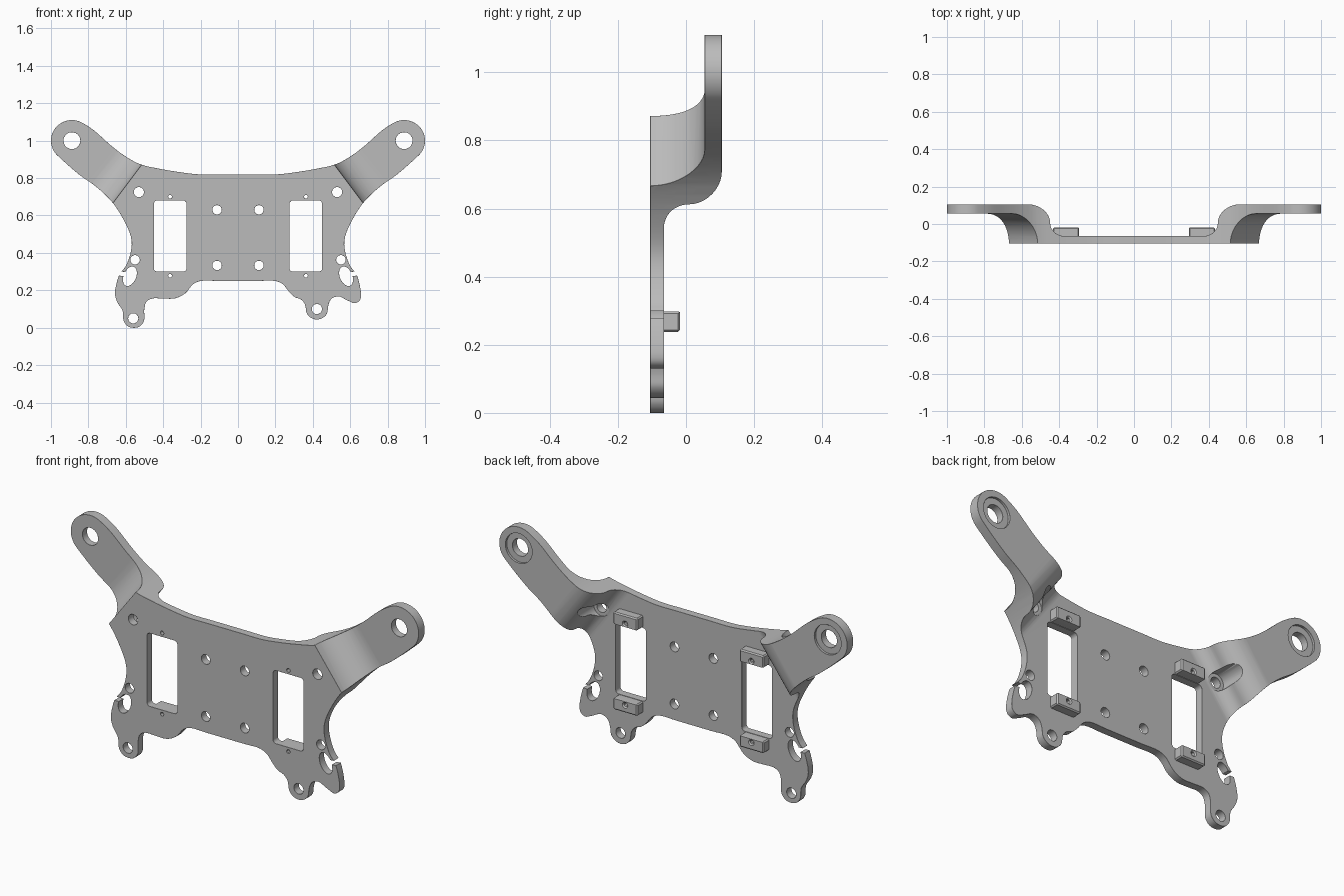
import bpy, bmesh, math
from mathutils import Vector

cube = bpy.data.objects.get("Cube")
if cube:
    bpy.data.objects.remove(cube, do_unlink=True)

FRONT, BACK, ARM_FRONT, ARM_BACK = -0.105, -0.065, 0.055, 0.105

grey = bpy.data.materials.new("plain grey")
grey.use_nodes = True
colour = (0.5, 0.5, 0.5, 1)
grey.diffuse_color = colour
for node in grey.node_tree.nodes:
    if node.type == 'BSDF_PRINCIPLED':
        node.inputs["Base Color"].default_value = colour


def arc(cx, cy, rx, ry, start, end, n):
    angles = [math.radians(start + (end - start) * i / n) for i in range(n + 1)]
    return [(cx + rx * math.cos(a), cy + ry * math.sin(a)) for a in angles]


def circle(x, z, r, n=32):
    return arc(x, z, r, r, 0, 360, n)[:-1]


def rounded_box(x0, x1, z0, z1, r):
    corners = [(x1 - r, z1 - r), (x0 + r, z1 - r), (x0 + r, z0 + r), (x1 - r, z0 + r)]
    return [p for i, (x, z) in enumerate(corners)
            for p in arc(x, z, r, r, 90 * i, 90 * i + 90, 4)]


def flip(loop):
    return [(-x, z) for x, z in reversed(loop)]


def smooth_loop(points, steps=4):
    """Closed centripetal spline through the points."""
    pts = [Vector(p) for p in points]
    out = []
    for i in range(len(pts)):
        p0, p1, p2, p3 = (pts[(i + k) % len(pts)] for k in (-1, 0, 1, 2))
        a, b, c = (math.sqrt((q - p).length) for p, q in ((p0, p1), (p1, p2), (p2, p3)))
        m1 = (p2 - p1) + ((p1 - p0) / a - (p2 - p0) / (a + b)) * b
        m2 = (p2 - p1) + ((p3 - p2) / c - (p3 - p1) / (b + c)) * b
        for k in range(steps):
            t = k / steps
            h = t * t * (3 - 2 * t)
            out.append(p1 * (1 - h) + p2 * h + m1 * (t * (1 - t) ** 2) - m2 * (t * t * (1 - t)))
    return [(p.x, p.y) for p in out]


def solid(name, loop_pairs):
    """Closed bodies, each joining two matching 3D loops."""
    bm = bmesh.new()
    for first, second in loop_pairs:
        a = [bm.verts.new(p) for p in first]
        b = [bm.verts.new(p) for p in second]
        bm.faces.new(a)
        bm.faces.new(b[::-1])
        for i in range(len(a)):
            j = (i + 1) % len(a)
            bm.faces.new((a[j], a[i], b[i], b[j]))
    bmesh.ops.recalc_face_normals(bm, faces=bm.faces)
    mesh = bpy.data.meshes.new(name)
    bm.to_mesh(mesh)
    bm.free()
    mesh.materials.append(grey)
    ob = bpy.data.objects.new(name, mesh)
    bpy.context.collection.objects.link(ob)
    return ob


def through(loop, y0=-0.3, y1=0.3):
    return [(x, y0, z) for x, z in loop], [(x, y1, z) for x, z in loop]


def apply_modifier(ob, kind, **settings):
    mod = ob.modifiers.new(kind.lower(), kind)
    for key, value in settings.items():
        setattr(mod, key, value)
    bpy.ops.object.select_all(action='DESELECT')
    bpy.context.view_layer.objects.active = ob
    ob.select_set(True)
    bpy.ops.object.modifier_apply(modifier=mod.name)


def boolean(ob, other, operation):
    apply_modifier(ob, 'BOOLEAN', object=other, operation=operation, solver='EXACT')


def finish(ob, width):
    apply_modifier(ob, 'WELD', merge_threshold=0.001)
    apply_modifier(ob, 'BEVEL', width=width, segments=1, limit_method='ANGLE',
                   angle_limit=math.radians(50), use_clamp_overlap=True)
    bpy.ops.object.shade_smooth_by_angle(angle=math.radians(30))
    mod = ob.modifiers.new("weighted normals", 'WEIGHTED_NORMAL')
    mod.keep_sharp = True


# Front silhouette: matching arms and flanks, two different feet
upper = [(0.1, 0.82), (0.21, 0.82), (0.3, 0.83), (0.42, 0.85), (0.52, 0.873), (0.6, 0.915),
         (0.68, 0.975), (0.77, 1.055)]
upper += arc(0.888, 1.0, 0.112, 0.11, 122, -50, 12)
upper += [(0.845, 0.815), (0.76, 0.755), (0.67, 0.668), (0.6, 0.555), (0.57, 0.475),
          (0.572, 0.41), (0.6, 0.33), (0.626, 0.297)]
left_foot = [(0.638, 0.275), (0.658, 0.18), (0.652, 0.147), (0.626, 0.131), (0.583, 0.147),
             (0.535, 0.168), (0.497, 0.152), (0.482, 0.115)]
left_foot += arc(0.422, 0.1, 0.059, 0.056, -20, -160, 6)
left_foot += [(0.358, 0.125), (0.335, 0.152), (0.305, 0.163), (0.275, 0.19),
              (0.24, 0.232), (0.2, 0.25), (0.1, 0.25)]
right_foot = [(0.638, 0.275), (0.658, 0.185), (0.647, 0.14), (0.617, 0.09), (0.611, 0.035),
              (0.583, 0.004), (0.53, 0.004), (0.503, 0.035), (0.501, 0.1), (0.49, 0.138),
              (0.46, 0.156), (0.4, 0.156), (0.337, 0.157), (0.283, 0.183), (0.24, 0.232),
              (0.2, 0.25), (0.1, 0.25)]
outline = smooth_loop(upper + left_foot + flip(upper + right_foot))
bracket = solid("bracket_plate_with_arms", [through(outline)])

# Stepped cross-section that carries the arms behind the plate
step = arc(0.8, 0.007, 0.072, 0.072, -90, 0, 8)
step += arc(0.987, 0.007, 0.115, 0.098, 180, 90, 10)[1:]
step += [(1.9, ARM_BACK), (1.9, ARM_FRONT)]
step += arc(1.09, FRONT, 0.155, 0.16, 90, 180, 12)


def section(z):
    half = [((s - 0.6 * z) / 0.8, y) for s, y in step]
    return [(x, y, z) for x, y in half + flip(half)]


form = solid("step_form", [(section(-0.1), section(1.2))])
boolean(bracket, form, 'INTERSECT')

# Holes, windows and the open hooks at the sides
hook = [(x - 0.25 * (z - 0.275), z) for x, z in arc(0.578, 0.275, 0.035, 0.052, 0, 360, 32)[:-1]]
paired = [circle(x, z, r) for x, z, r in (
    (0.888, 1.0, 0.045), (0.53, 0.725, 0.027), (0.112, 0.63, 0.025),
    (0.112, 0.333, 0.025), (0.55, 0.363, 0.025))]
paired += [circle(0.363, z, 0.01, 12) for z in (0.7, 0.278)]
paired += [rounded_box(0.275, 0.45, 0.3, 0.68, 0.018), hook]
holes = paired + [flip(p) for p in paired]
holes += [circle(0.422, 0.1, 0.027), circle(-0.56, 0.05, 0.027)]
hole_cutter = solid("hole_cutter", [through(h) for h in holes])
boolean(bracket, hole_cutter, 'DIFFERENCE')

# Hook gaps, screw access bores and the recesses behind the arm ends
gap = [(0.59, 0.276), (0.72, 0.282), (0.72, 0.304), (0.59, 0.298)]
recesses = []
for shape, y0 in ((gap, -0.3), (circle(0.53, 0.725, 0.045), BACK + 0.001),
                  (circle(0.888, 1.0, 0.077), ARM_BACK - 0.012)):
    recesses += [through(shape, y0), through(flip(shape), y0)]
recess_cutter = solid("recess_cutter", recesses)
boolean(bracket, recess_cutter, 'DIFFERENCE')
finish(bracket, 0.007)

# Mounting blocks above and below each window
for side, sign in (("left", 1), ("right", -1)):
    for level, z0, z1 in (("upper", 0.682, 0.745), ("lower", 0.238, 0.298)):
        shape = [(0.293, z0), (0.433, z0), (0.433, z1), (0.293, z1)]
        if sign < 0:
            shape = flip(shape)
        block = solid(f"{side}_{level}_mounting_block", [through(shape, BACK - 0.01, -0.018)])
        boolean(block, hole_cutter, 'DIFFERENCE')
        finish(block, 0.006)

for cutter in (form, hole_cutter, recess_cutter):
    bpy.data.objects.remove(cutter, do_unlink=True)
